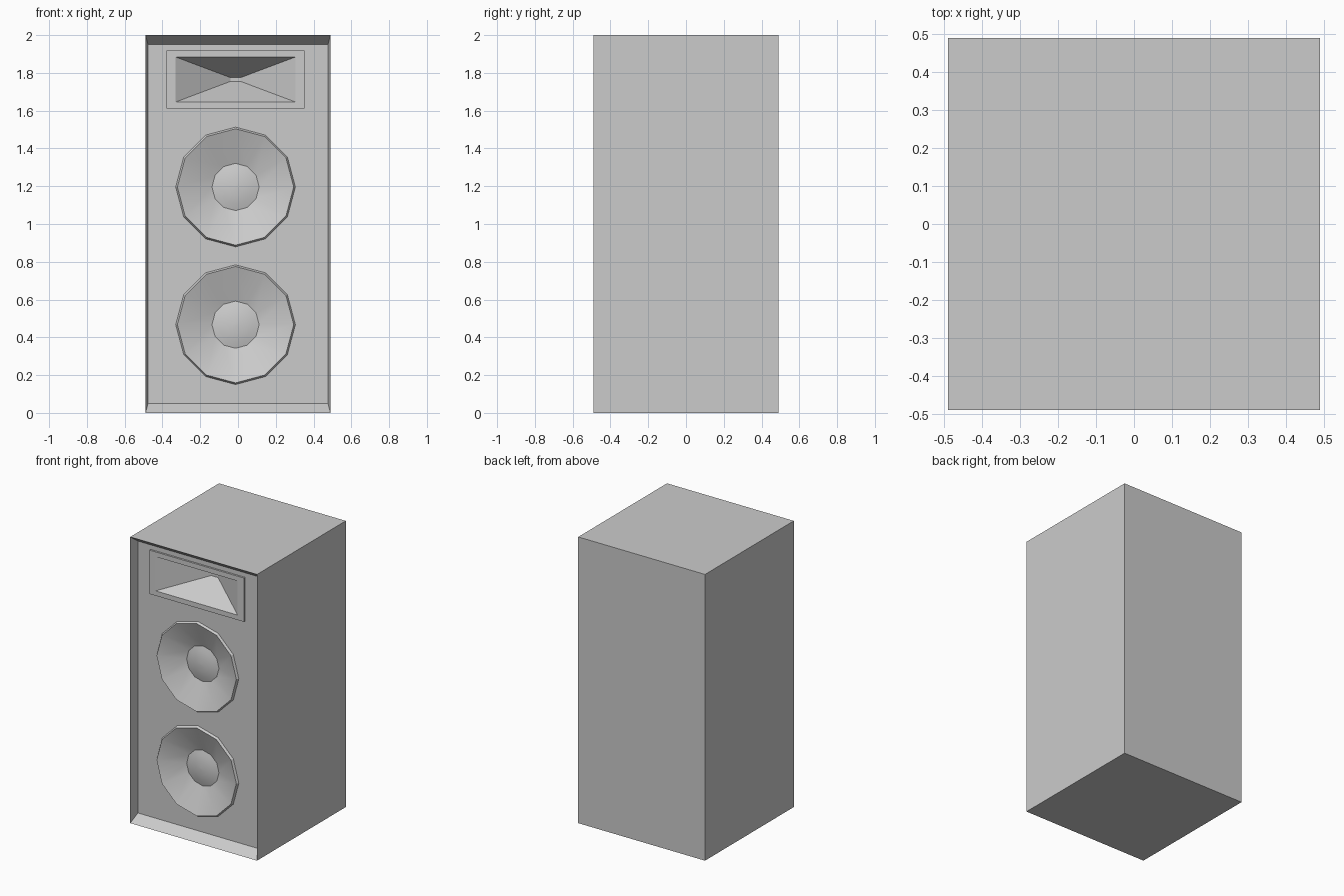
import bpy, bmesh, math

if "Cube" in bpy.data.objects:
    bpy.data.objects.remove(bpy.data.objects["Cube"])

CX = -0.013                 # driver axis
FRONT = -0.49
BAFFLE = FRONT + 0.065      # recessed baffle plane


def make_object(name, bm, smooth=None):
    bmesh.ops.recalc_face_normals(bm, faces=bm.faces)
    mesh = bpy.data.meshes.new(name)
    bm.to_mesh(mesh)
    bm.free()
    ob = bpy.data.objects.new(name, mesh)
    bpy.context.collection.objects.link(ob)
    if smooth:
        bpy.ops.object.select_all(action='DESELECT')
        ob.select_set(True)
        bpy.context.view_layer.objects.active = ob
        bpy.ops.object.shade_smooth_by_angle(angle=math.radians(smooth))
    return ob


def box_bm(x0, x1, y0, y1, z0, z1):
    bm = bmesh.new()
    bmesh.ops.create_cube(bm, size=1)
    for v in bm.verts:
        v.co = ((x0 + x1) / 2 + v.co.x * (x1 - x0),
                (y0 + y1) / 2 + v.co.y * (y1 - y0),
                (z0 + z1) / 2 + v.co.z * (z1 - z0))
    return bm


def loft(rings, close_end=True):
    """Join rings of points, each with the same count; close_end caps the last."""
    bm = bmesh.new()
    loops = [[bm.verts.new(p) for p in ring] for ring in rings]
    n = len(loops[0])
    for a, b in zip(loops, loops[1:]):
        for i in range(n):
            j = (i + 1) % n
            bm.faces.new((a[i], a[j], b[j], b[i]))
    if close_end:
        bm.faces.new(loops[-1])
    return bm


def circle(r, y, z, n=12):
    return [(CX + r * math.sin(2 * math.pi * i / n), y,
             z + r * math.cos(2 * math.pi * i / n)) for i in range(n)]


def rect(hx, hz, y, z):
    return [(CX + sx * hx, y, z + sz * hz)
            for sx, sz in ((-1, -1), (1, -1), (1, 1), (-1, 1))]


def cut(target, bm, name):
    cutter = make_object(name, bm)
    cutter.hide_render = True
    cutter.hide_set(True)
    mod = target.modifiers.new(name, 'BOOLEAN')
    mod.operation = 'DIFFERENCE'
    mod.solver = 'EXACT'
    mod.object = cutter


# Cabinet with a sloped frame leading in to the baffle
bm = box_bm(-0.49, 0.49, FRONT, 0.49, 0, 2)
bm.faces.ensure_lookup_table()
front = min(bm.faces, key=lambda f: f.calc_center_median().y)
bmesh.ops.inset_region(bm, faces=[front], thickness=0.02)
for v in front.verts:
    v.co.y = BAFFLE
    v.co.z = 0.05 if v.co.z < 1 else 1.95
cabinet = make_object("cabinet", bm)

# Woofers: raised rim, shallow cone and dust cap
profile = [(0.317, 0.065), (0.308, 0.05), (0.125, 0.12),
           (0.09, 0.11), (0.045, 0.103), (0.004, 0.101)]
for label, z in (("lower", 0.467), ("upper", 1.196)):
    make_object(label + "_woofer",
                loft([circle(r, FRONT + d, z) for r, d in profile]), smooth=25)
    hole = bmesh.new()
    ring = [hole.verts.new(p) for p in circle(0.306, FRONT - 0.05, z)]
    face = hole.faces.new(ring)
    ext = bmesh.ops.extrude_face_region(hole, geom=[face])
    for v in ext["geom"]:
        if isinstance(v, bmesh.types.BMVert):
            v.co.y = FRONT + 0.15
    cut(cabinet, hole, label + "_woofer_cutter")

# Horn: raised plate with a flared rectangular mouth
HZ = 1.765
make_object("horn", loft([rect(0.366, 0.153, BAFFLE, HZ),
                          rect(0.366, 0.153, FRONT + 0.052, HZ),
                          rect(0.317, 0.119, FRONT + 0.052, HZ),
                          rect(0.027, 0.01, FRONT + 0.25, HZ)]))
cut(cabinet, box_bm(CX - 0.325, CX + 0.325, FRONT - 0.05, FRONT + 0.27,
                    HZ - 0.125, HZ + 0.125), "horn_cutter")
